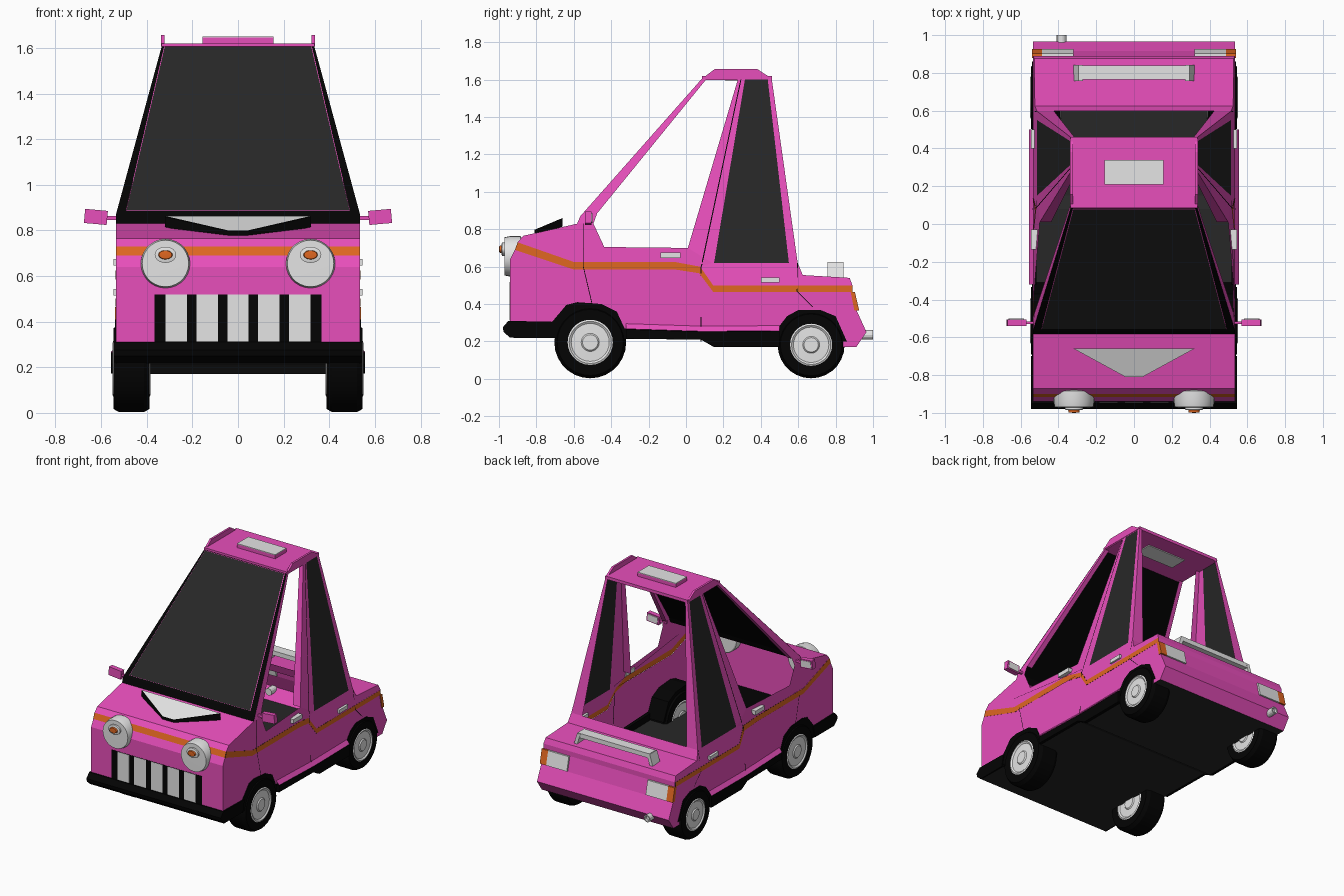
import bpy, bmesh
from math import cos, sin, pi, radians
from mathutils import Matrix, Vector

cube = bpy.data.objects.get("Cube")
if cube:
    bpy.data.objects.remove(cube, do_unlink=True)


def material(name, red, green, blue):
    mat = bpy.data.materials.new(name)
    mat.use_nodes = True
    color = (red, green, blue, 1)
    mat.diffuse_color = color
    mat.node_tree.nodes["Principled BSDF"].inputs["Base Color"].default_value = color
    return mat


pink = material("pink paint", .84, .08, .52)
orange = material("orange stripe", .74, .135, .015)
black = material("black trim", .001, .001, .001)
charcoal = material("charcoal glass", .020, .020, .020)
grey = material("light grey metal", .78, .78, .78)

HALF = .535        # half width of the body
ROOF_HALF = .335   # half width at the roof
ROOF_Z = 1.6


def build(name, verts, faces, mat, mirror=False, shell=False, smooth=False):
    """Make one object; shells are open surfaces turned away from the cabin."""
    bm = bmesh.new()
    points = [bm.verts.new(v) for v in verts]
    for face in faces:
        bm.faces.new([points[i] for i in face])
    if shell:
        bm.normal_update()
        cabin = Vector((0, 0, .6))
        for face in bm.faces:
            if face.normal.dot(face.calc_center_median() - cabin) < 0:
                face.normal_flip()
    else:
        bmesh.ops.remove_doubles(bm, verts=bm.verts, dist=.0001)
        bmesh.ops.recalc_face_normals(bm, faces=bm.faces)
    mesh = bpy.data.meshes.new(name)
    bm.to_mesh(mesh)
    bm.free()
    mesh.materials.append(mat)
    if smooth:
        mesh.shade_smooth()
        mesh.set_sharp_from_angle(angle=radians(25))
    obj = bpy.data.objects.new(name, mesh)
    bpy.context.scene.collection.objects.link(obj)
    if mirror:
        mod = obj.modifiers.new("Mirror", 'MIRROR')
        mod.use_mirror_merge = False
    return obj


def lean(y, z):
    """Half width at a point: upright to the belt, then leaning in to the roof.
    The belt is lower behind the doors."""
    belt = .86 if y < 0 else .50
    return HALF - (HALF - ROOF_HALF) * max(0, z - belt) / (ROOF_Z - belt)


def side(name, outline, mat, offset=0):
    verts = [(lean(y, z) + offset, y, z) for y, z in outline]
    return build(name, verts, [range(len(verts))], mat, mirror=True, shell=True)


def sheet(name, profile, mat):
    verts = [(s * lean(y, z), y, z) for y, z in profile for s in (-1, 1)]
    faces = [(i, i + 1, i + 3, i + 2) for i in range(0, len(verts) - 2, 2)]
    return build(name, verts, faces, mat, shell=True)


def prism(name, outline, x_in, x_out, mat, mirror=False):
    n = len(outline)
    verts = [(x, y, z) for x in (x_in, x_out) for y, z in outline]
    faces = [range(n), range(n, n + n)]
    faces += [(i, (i + 1) % n, (i + 1) % n + n, i + n) for i in range(n)]
    return build(name, verts, faces, mat, mirror)


def box(name, xs, ys, zs, mat, mirror=False, tilt=0):
    outline = [(ys[0], zs[0]), (ys[1], zs[0]), (ys[1], zs[1]), (ys[0], zs[1])]
    obj = prism(name, outline, xs[0], xs[1], mat, mirror)
    if tilt:
        mid = Vector((sum(xs), sum(ys), sum(zs))) / 2
        turn = Matrix.Translation(mid) @ Matrix.Rotation(tilt, 4, 'Y')
        obj.data.transform(turn @ Matrix.Translation(-mid))
    return obj


def lathe(name, profile, center, axis, mat, mirror=True, squash=1, segs=28):
    """Revolve (radius, position along axis) pairs about the x or y axis."""
    verts = []
    for r, h in profile:
        for k in range(segs):
            u, v = r * cos(2 * pi * k / segs), r * sin(2 * pi * k / segs) * squash
            if axis == 'x':
                verts.append((h, center[1] + u, center[2] + v))
            else:
                verts.append((center[0] + u, h, center[2] + v))
    faces = []
    for i in range(len(profile) - 1):
        for k in range(segs):
            a, b = i * segs + k, i * segs + (k + 1) % segs
            faces.append((a, b, b + segs, a + segs))
    return build(name, verts, faces, mat, mirror, smooth=True)


def jamb(name, low, high, depth_low, depth_high):
    """Inward return along the edge of a pillar."""
    a, b = lean(*low), lean(*high)
    verts = [(a, *low), (b, *high), (b - depth_high, *high), (a - depth_low, *low)]
    return build(name, verts, [range(4)], pink, mirror=True, shell=True)


# Body sides: lower panel, stripe, upper panel and black sill
stripe_low = [(-.915, .69), (-.60, .585), (-.06, .585), (.07, .565), (.145, .465), (.89, .465)]
stripe_top = [(-.90, .73), (-.60, .625), (-.06, .625), (.075, .60), (.145, .50), (.89, .50)]
sill_top = [(-.94, .30), (-.33, .27), (.08, .255), (.60, .26)]
tail = [(.89, .465), (.915, .36), (.965, .25), (.91, .17)]
belt_line = [(-.87, .765), (-.58, .83), (-.495, .83), (-.437, .705), (.01, .70), (.14, .62),
             (.597, .62), (.624, .555), (.875, .54)]
side("lower_side", stripe_low + tail[1:] + [(.60, .17)] + sill_top[::-1] + [(-.94, .64)], pink)
side("side_stripe", stripe_low + stripe_top[::-1], orange, .001)
side("front_upper_side", belt_line[:6] + stripe_top[3::-1], pink)
side("rear_upper_side", belt_line[5:] + stripe_top[:2:-1], pink)
side("sill", sill_top + [(.60, .17), (.15, .17), (.08, .21), (-.94, .22)], black, .003)

# Flared door bottoms over a black skirt
flare = [(-.32, .265), (.08, .252), (.15, .252), (.50, .255)]
FLARE = HALF + .022
prism("door_skirt", flare + [(.50, .172), (.15, .172), (.08, .21), (-.32, .215)],
      HALF - .02, FLARE, black, True)
build("door_flare", [(x, y, z + rise) for x, rise in ((HALF, .03), (FLARE, .002)) for y, z in flare],
      [(i, i + 1, i + 5, i + 4) for i in range(3)], pink, mirror=True, shell=True)

# Front, hood, deck, tail and floor
sheet("nose", [(-.94, .30), (-.94, .64), stripe_low[0]], pink)
sheet("nose_stripe", [stripe_low[0], stripe_top[0]], orange)
sheet("hood", [stripe_top[0], belt_line[0], belt_line[1]], pink)
sheet("trunk_and_tail", belt_line[-3:] + [(.89, .50)] + tail, pink)
sheet("floor", [(-.94, .30), (-.94, .22), (.08, .21), (.15, .17), tail[-1]], charcoal)
prism("front_bumper", [(-.95, .31), (-.98, .275), (-.975, .25), (-.94, .22), (-.72, .22),
                       (-.70, .305)], -.545, .545, black)

# Panel gaps
side("door_gap", [(.077, .60), (.083, .60), (.083, .2), (.077, .2)], black, .006)
side("pillar_gap", [(.291, 1.6), (.296, 1.6), (.085, .60), (.079, .60)], black, .004)
side("fender_gap", [(-.551, .83), (-.547, .83), (-.547, .6), (-.50, .40), (-.504, .40),
                    (-.551, .6)], black, .003)
side("rear_gap", [(.594, .62), (.598, .62), (.595, .47), (.68, .385), (.675, .385),
                  (.591, .467)], black, .003)


# Windscreen with its black surround and the front pillars
def screen(name, bottom, top, mat):
    verts = [(-bottom[0], *bottom[1:]), bottom, top, (-top[0], *top[1:])]
    return build(name, verts, [range(4)], mat, shell=True)


screen("windscreen_cowl", (HALF, -.582, .83), (HALF, -.565, .87), black)
screen("windscreen_surround", (HALF, -.565, .87), (ROOF_HALF, .085, 1.605), black)
screen("windscreen_seal", (.492, -.558, .886), (.324, .081, 1.605), pink)
screen("windscreen_glass", (.489, -.559, .888), (.321, .076, 1.605), charcoal)
side("front_pillar", [(-.582, .83), (-.495, .83), (-.475, .885), (.107, 1.6), (.085, 1.605),
                      (-.565, .87)], pink)
jamb("front_pillar_return", (-.475, .885), (.107, 1.6), .04, .03)

# Rear pillars and quarter windows
side("door_pillar", [(.01, .70), (.14, .62), (.15, .62), (.315, 1.6), (.277, 1.6)], pink)
side("rear_pillar", [(.55, .62), (.597, .62), (.459, 1.6), (.437, 1.6)], pink)
side("quarter_window", [(.15, .62), (.55, .62), (.437, 1.6), (.315, 1.6)], charcoal)
jamb("door_pillar_return", (.01, .70), (.277, 1.6), .06, .03)
jamb("rear_pillar_return", (.597, .62), (.459, 1.6), .09, .02)

# Roof with raised side rails and a vent panel
box("roof", (-ROOF_HALF, ROOF_HALF), (.085, .46), (1.598, 1.62), pink)
prism("roof_rail", [(.085, 1.605), (.155, 1.657), (.38, 1.657), (.46, 1.605)], .323, .338, pink, True)
box("roof_panel", (-.155, .155), (.21, .34), (1.61, 1.645), pink)
box("roof_panel_top", (-.155, .155), (.21, .34), (1.645, 1.65), grey)
box("roof_panel_liner", (-.155, .155), (.21, .34), (1.592, 1.6), grey)

# Hood scoop
scoop = [(-.32, -.66, .86), (.32, -.66, .86), (.045, -.81, .797), (-.045, -.81, .797)]
drop = [(x, y, z - .045) for x, y, z in scoop]
build("hood_scoop", scoop + drop, [range(4), range(4, 8)] + [
    (i, (i + 1) % 4, (i + 1) % 4 + 4, i + 4) for i in range(4)], black)
build("hood_scoop_top", [(x, y, z + .003) for x, y, z in scoop], [range(4)], grey, shell=True)

# Grille
box("grille", (-.367, .367), (-.942, -.9405), (.31, .52), black)
for i in range(-2, 3):
    box("grille_bar", (i * .135 - .047, i * .135 + .047), (-.944, -.941), (.312, .518), grey)

# Headlamps
lamp = (.318, 0, .655)
pupil = (.318, 0, .693)
lathe("headlamp", [(0, -.88), (.10, -.88), (.108, -.885), (.108, -.94), (.102, -.97), (0, -.971)],
      lamp, 'y', grey)
lathe("headlamp_rim", [(.047, -.965), (.047, -.983), (.036, -.986), (0, -.986)], pupil, 'y', grey,
      squash=.75)
lathe("headlamp_pupil", [(.032, -.98), (.028, -.998), (0, -1)], pupil, 'y', orange, squash=.65)

# Wheels and wheel housings
INNER, OUTER = .388, .546
for name, y, radius in (("front", -.512, .192), ("rear", .669, .179)):
    center = (0, y, radius + .003)
    rim = radius * .63
    lathe(name + "_tyre", [(rim, INNER), (radius * .92, INNER), (radius, INNER + .025),
                           (radius, OUTER - .025), (radius * .92, OUTER), (rim, OUTER)],
          center, 'x', black)
    face = [(rim, 0), (rim * .93, .004), (rim * .84, -.004), (rim * .4, -.002),
            (rim * .34, .005), (0, .005)]
    hub = [(r, INNER - h) for r, h in face[::-1]] + [(r, OUTER + h) for r, h in face]
    lathe(name + "_hub", hub, center, 'x', grey)
prism("front_wheel_housing", [(-.73, .23), (-.72, .30), (-.64, .395), (-.58, .41), (-.45, .40),
                              (-.37, .36), (-.31, .23)], .40, .539, black, True)
prism("rear_wheel_housing", [(.48, .2), (.49, .27), (.54, .335), (.60, .368), (.72, .368),
                             (.80, .335), (.86, .2)], .40, .539, black, True)

# Door handles and wing mirrors
box("front_handle", (.51, .545), (-.135, -.03), (.645, .675), grey, True)
box("rear_handle", (.51, .545), (.40, .50), (.515, .542), grey, True)
box("mirror_stem", (.52, .585), (-.53, -.515), (.845, .862), pink, True)
box("mirror_housing", (.573, .673), (-.54, -.505), (.828, .89), pink, True, tilt=-.09)
box("mirror_glass", (.583, .663), (-.506, -.501), (.836, .882), grey, True, tilt=-.09)

# Spoiler, tail lamps and exhaust
box("spoiler_bar", (-.29, .29), (.765, .84), (.592, .625), grey)
box("spoiler_leg", (.283, .308), (.757, .842), (.535, .622), grey, True, tilt=-.3)
lens = [(.88, .465), (.903, .465), (.926, .365), (.90, .365)]
prism("tail_lamp", lens, .32, .488, grey, True)
prism("tail_marker", lens, .488, .54, orange, True)
lathe("exhaust", [(0, .90), (.026, .90), (.026, 1), (.018, 1), (.018, .98), (0, .98)],
      (-.383, 0, .235), 'y', grey, mirror=False, segs=14)
